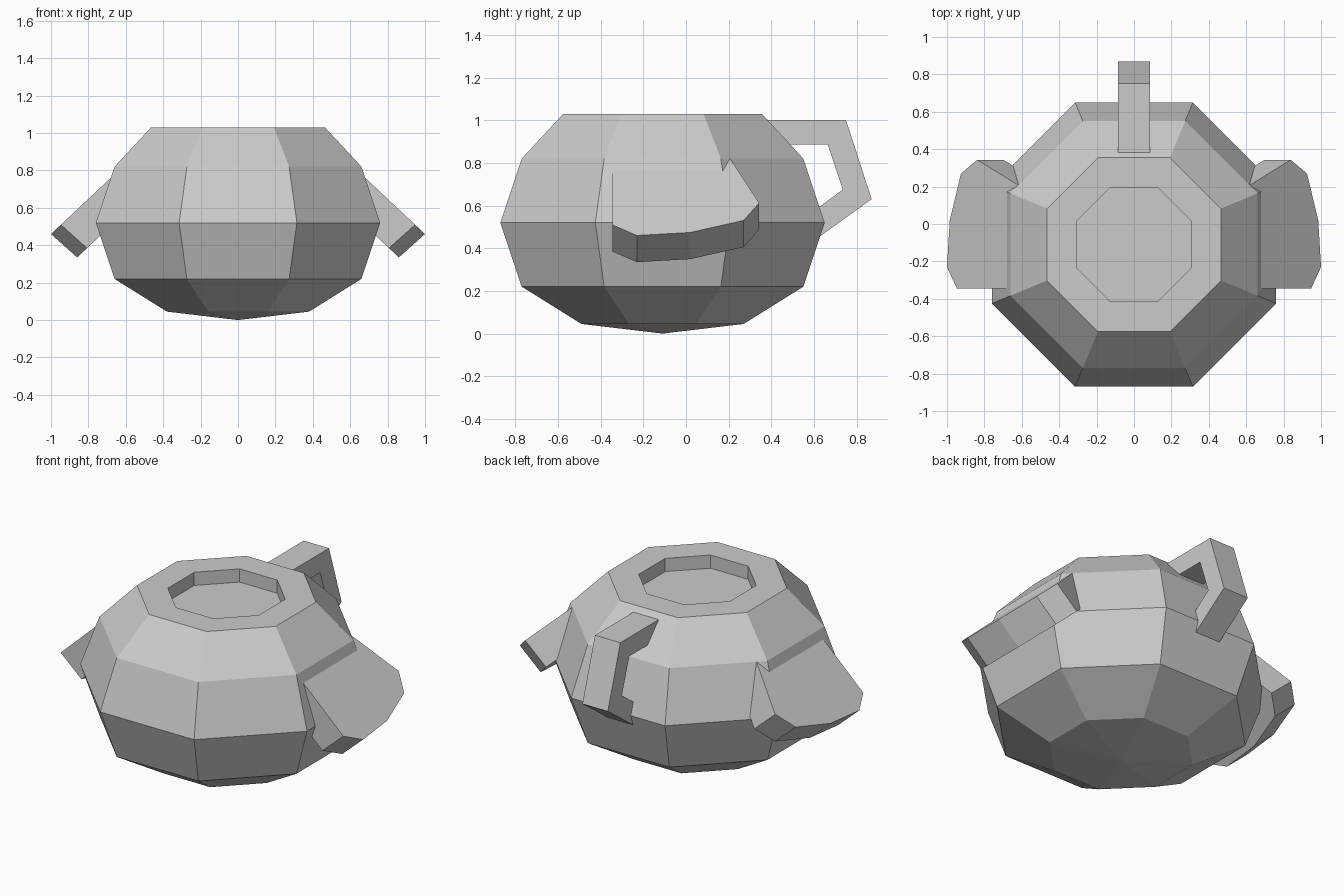
import bpy
import math

cube = bpy.data.objects.get("Cube")
if cube:
    bpy.data.objects.remove(cube)

grey = bpy.data.materials.new("plain grey")
grey.use_nodes = True
colour = (0.6, 0.6, 0.6, 1)
grey.diffuse_color = colour
grey.node_tree.nodes["Principled BSDF"].inputs["Base Color"].default_value = colour


def add_mesh(name, verts, faces):
    mesh = bpy.data.meshes.new(name)
    mesh.from_pydata(verts, [], faces)
    mesh.materials.append(grey)
    obj = bpy.data.objects.new(name, mesh)
    bpy.context.collection.objects.link(obj)
    bpy.context.view_layer.objects.active = obj
    bpy.ops.object.select_all(action="DESELECT")
    obj.select_set(True)
    bpy.ops.object.mode_set(mode="EDIT")
    bpy.ops.mesh.select_all(action="SELECT")
    bpy.ops.mesh.normals_make_consistent(inside=False)
    bpy.ops.object.mode_set(mode="OBJECT")
    return obj


def prism(name, near, far):
    """Solid between two matching outlines."""
    n = len(near)
    faces = [list(range(n)), list(range(n, 2 * n))]
    faces += [(i, (i + 1) % n, n + (i + 1) % n, n + i) for i in range(n)]
    return add_mesh(name, near + far, faces)


# Octagonal pot body, spun from (flat radius, height), with a recess in the top
SIDES, CENTRE_Y = 8, -0.11
profile = [(0.38, 0.045), (0.66, 0.22), (0.76, 0.52), (0.66, 0.82),
           (0.465, 1.03), (0.305, 1.03), (0.305, 0.95)]
verts = []
for flat, z in profile:
    r = flat / math.cos(math.pi / SIDES)
    for k in range(SIDES):
        a = (k + 0.5) * math.tau / SIDES
        verts.append((r * math.cos(a), CENTRE_Y + r * math.sin(a), z))
faces = []
for ring in range(len(profile) - 1):
    lo, hi = ring * SIDES, (ring + 1) * SIDES
    for k in range(SIDES):
        j = (k + 1) % SIDES
        faces.append((lo + k, lo + j, hi + j, hi + k))
faces.append(list(range(len(verts) - SIDES, len(verts))))
tip = len(verts)
verts.append((0, CENTRE_Y, 0))
faces += [(tip, (k + 1) % SIDES, k) for k in range(SIDES)]
add_mesh("pot_body", verts, faces)

# Sloping side flaps: plan outline (x, y) on a tilted plane, thickened downward
outline = [(0.5, -0.345), (0.947, -0.345), (1.0, -0.23), (0.985, 0.02),
           (0.925, 0.27), (0.838, 0.343), (0.606, 0.2), (0.5, 0.135)]
for side, label in ((1, "left"), (-1, "right")):
    top = [(side * x, y, 0.77 - 0.94 * (x - 0.67)) for x, y in outline]
    under = [(x - side * 0.14, y, z - 0.125) for x, y, z in top]
    prism(label + "_flap", top, under)

# Angular rear handle: outer path then inner path in (y, z)
handle = [(0.33, 1.0), (0.75, 1.0), (0.87, 0.63), (0.52, 0.378),
          (0.52, 0.516), (0.735, 0.675), (0.665, 0.885), (0.33, 0.885)]
prism("handle", [(-0.085, y, z) for y, z in handle],
      [(0.085, y, z) for y, z in handle])
